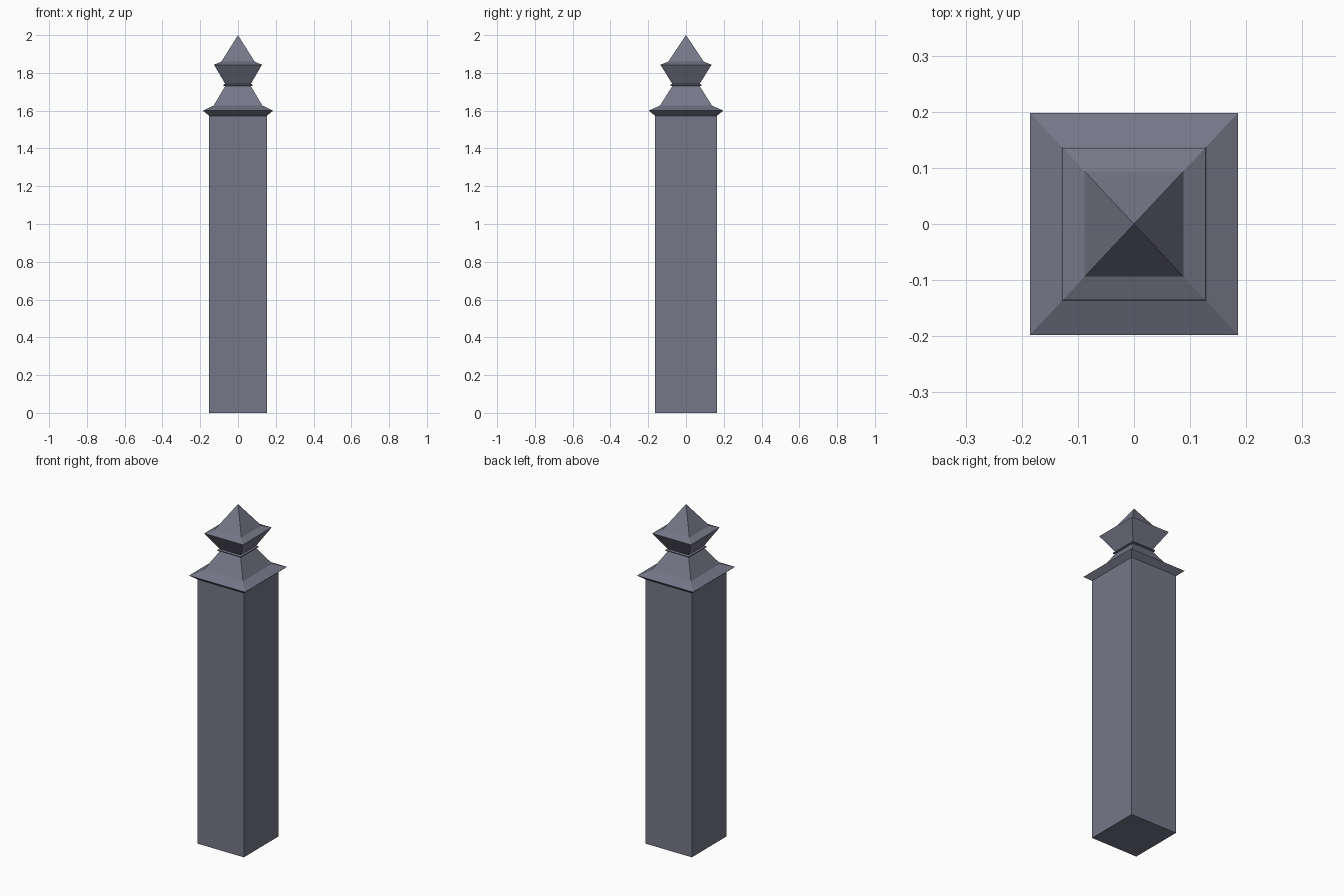
import bpy
import bmesh

if "Cube" in bpy.data.objects:
    bpy.data.objects.remove(bpy.data.objects["Cube"])

ASPECT = 1.067  # depth over width of every rectangular section

stone = bpy.data.materials.new("slate_grey")
stone.diffuse_color = (0.18, 0.185, 0.245, 1)
stone.use_nodes = True
stone.node_tree.nodes["Principled BSDF"].inputs["Base Color"].default_value = stone.diffuse_color


def loft(name, profile, close_bottom=False):
    """Stack rectangular sections (half width, height); zero width makes a point."""
    bm = bmesh.new()
    rings = []
    for w, z in profile:
        if w == 0:
            rings.append([bm.verts.new((0, 0, z))])
        else:
            rings.append([bm.verts.new((sx * w, sy * w * ASPECT, z))
                          for sx, sy in ((-1, -1), (1, -1), (1, 1), (-1, 1))])
    for a, b in zip(rings, rings[1:]):
        for i in range(4):
            j = (i + 1) % 4
            if len(b) == 1:
                bm.faces.new((a[i], a[j], b[0]))
            else:
                bm.faces.new((a[i], a[j], b[j], b[i]))
    if close_bottom:
        bm.faces.new(rings[0][::-1])
    mesh = bpy.data.meshes.new(name)
    bm.to_mesh(mesh)
    bm.free()
    mesh.materials.append(stone)
    obj = bpy.data.objects.new(name, mesh)
    bpy.context.collection.objects.link(obj)
    return obj


# Parts meet edge to edge, so only the ground end needs closing
loft("post", [(0.153, 0), (0.153, 1.573)], close_bottom=True)
# Overhanging ledge with a steep tapered roof
loft("cap", [(0.153, 1.573), (0.185, 1.6), (0.129, 1.627), (0.068, 1.73)])
# Thin ridge around the neck
loft("collar", [(0.068, 1.73), (0.077, 1.732), (0.077, 1.738), (0.068, 1.742)])
# Flared head with a pyramid point
loft("finial", [(0.068, 1.742), (0.127, 1.843), (0.088, 1.86), (0, 2.0)])
